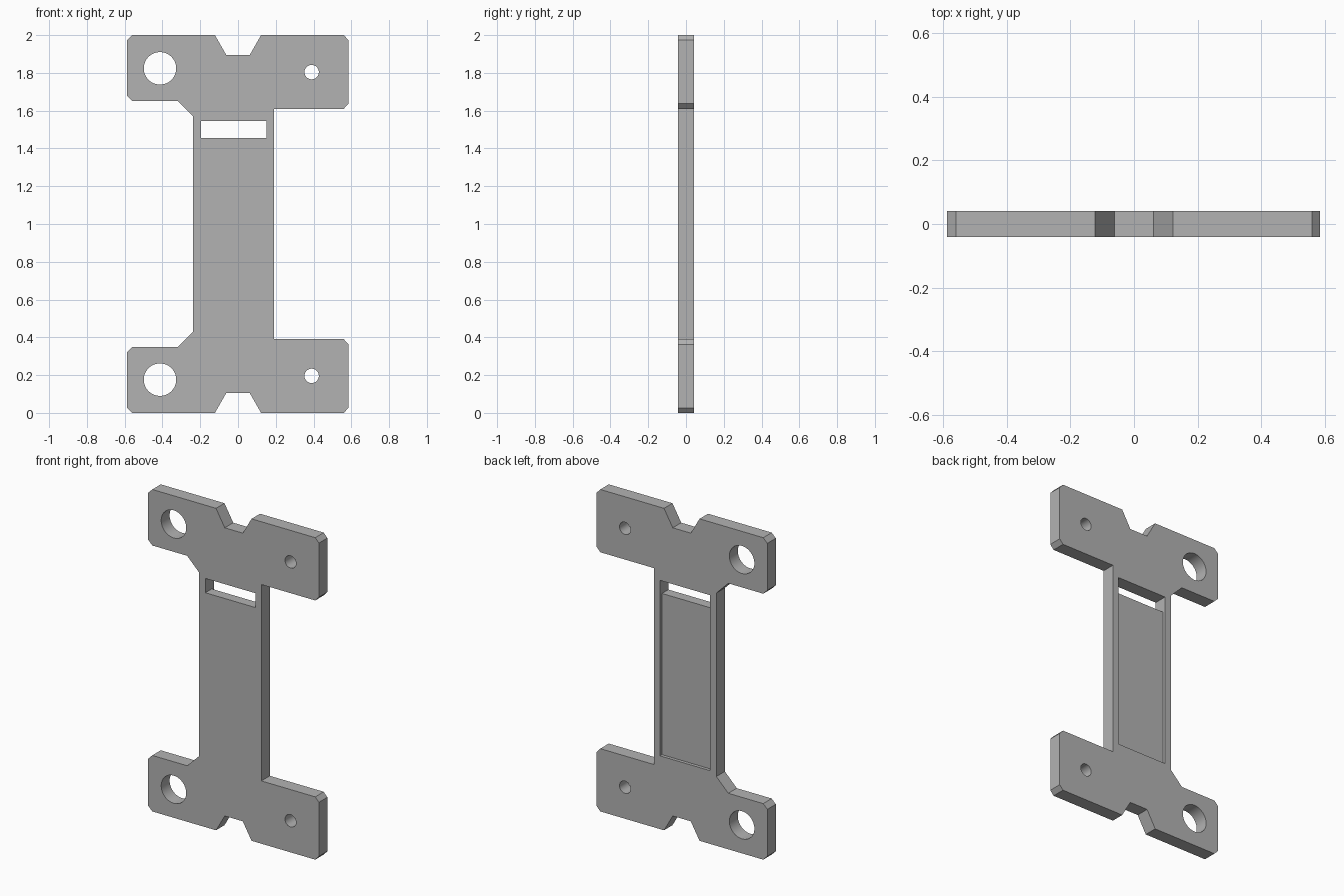
import bpy, bmesh
from math import pi
from mathutils import Matrix

if "Cube" in bpy.data.objects:
    bpy.data.objects.remove(bpy.data.objects["Cube"], do_unlink=True)

HALF = 0.0415      # half the plate thickness
POCKET = 0.02      # depth of the rear recess

grey = bpy.data.materials.new("plain grey")
grey.use_nodes = True
grey.diffuse_color = (0.45, 0.45, 0.45, 1)
grey.node_tree.nodes["Principled BSDF"].inputs["Base Color"].default_value = grey.diffuse_color


def make_object(name, bm):
    bmesh.ops.recalc_face_normals(bm, faces=bm.faces)
    mesh = bpy.data.meshes.new(name)
    bm.to_mesh(mesh)
    bm.free()
    mesh.materials.append(grey)
    obj = bpy.data.objects.new(name, mesh)
    bpy.context.collection.objects.link(obj)
    return obj


def box(name, x0, x1, y0, y1, z0, z1):
    bm = bmesh.new()
    place = (Matrix.Translation(((x0 + x1) / 2, (y0 + y1) / 2, (z0 + z1) / 2))
             @ Matrix.Diagonal((x1 - x0, y1 - y0, z1 - z0, 1)))
    bmesh.ops.create_cube(bm, size=1, matrix=place)
    return make_object(name, bm)


def drill(name, x, z, radius):
    bm = bmesh.new()
    bmesh.ops.create_cone(bm, cap_ends=True, segments=48, radius1=radius, radius2=radius,
                          depth=0.3, matrix=Matrix.Translation((x, 0, z)) @ Matrix.Rotation(pi / 2, 4, "X"))
    for face in bm.faces:
        face.smooth = len(face.verts) == 4
    return make_object(name, bm)


# Upper half of the outline, mirrored to close the lower half
upper = [(0.19, 1.61), (0.56, 1.61), (0.585, 1.637), (0.585, 1.973), (0.56, 2),
         (0.122, 2), (0.062, 1.895), (-0.062, 1.895), (-0.122, 2), (-0.56, 2),
         (-0.588, 1.972), (-0.588, 1.68), (-0.56, 1.652), (-0.32, 1.652), (-0.238, 1.57)]
outline = upper + [(x, 2 - z) for x, z in reversed(upper)]

# Main plate
bm = bmesh.new()
front = bm.faces.new([bm.verts.new((x, -HALF, z)) for x, z in outline])
extruded = bmesh.ops.extrude_face_region(bm, geom=[front])["geom"]
bmesh.ops.translate(bm, vec=(0, 2 * HALF, 0),
                    verts=[v for v in extruded if isinstance(v, bmesh.types.BMVert)])
if front.is_valid is False or len(bm.faces) < len(outline) + 2:
    bm.faces.new([v for v in bm.verts if v.co.y < 0])
plate = make_object("mounting_plate", bm)

# Rear recess, strap slot, and large and small holes at both ends
cutters = [box("recess_cutter", -0.195, 0.15, HALF - POCKET, 0.2, 0.455, 1.545),
           box("slot_cutter", -0.195, 0.15, -0.2, 0.15, 1.456, 1.545)]
for end, flip in (("upper", 1), ("lower", -1)):
    cutters.append(drill(end + "_large_hole_cutter", -0.413, 1 + flip * 0.824, 0.086))
    cutters.append(drill(end + "_small_hole_cutter", 0.39, 1 + flip * 0.804, 0.038))

bpy.context.view_layer.objects.active = plate
for cutter in cutters:
    cut = plate.modifiers.new(cutter.name, "BOOLEAN")
    cut.operation = "DIFFERENCE"
    cut.solver = "EXACT"
    cut.object = cutter
    bpy.ops.object.modifier_apply(modifier=cut.name)
    bpy.data.objects.remove(cutter, do_unlink=True)

# Round hole walls stay smooth, all other edges stay crisp
bpy.ops.object.select_all(action="DESELECT")
plate.select_set(True)
bpy.ops.object.shade_smooth_by_angle(angle=pi / 9)
